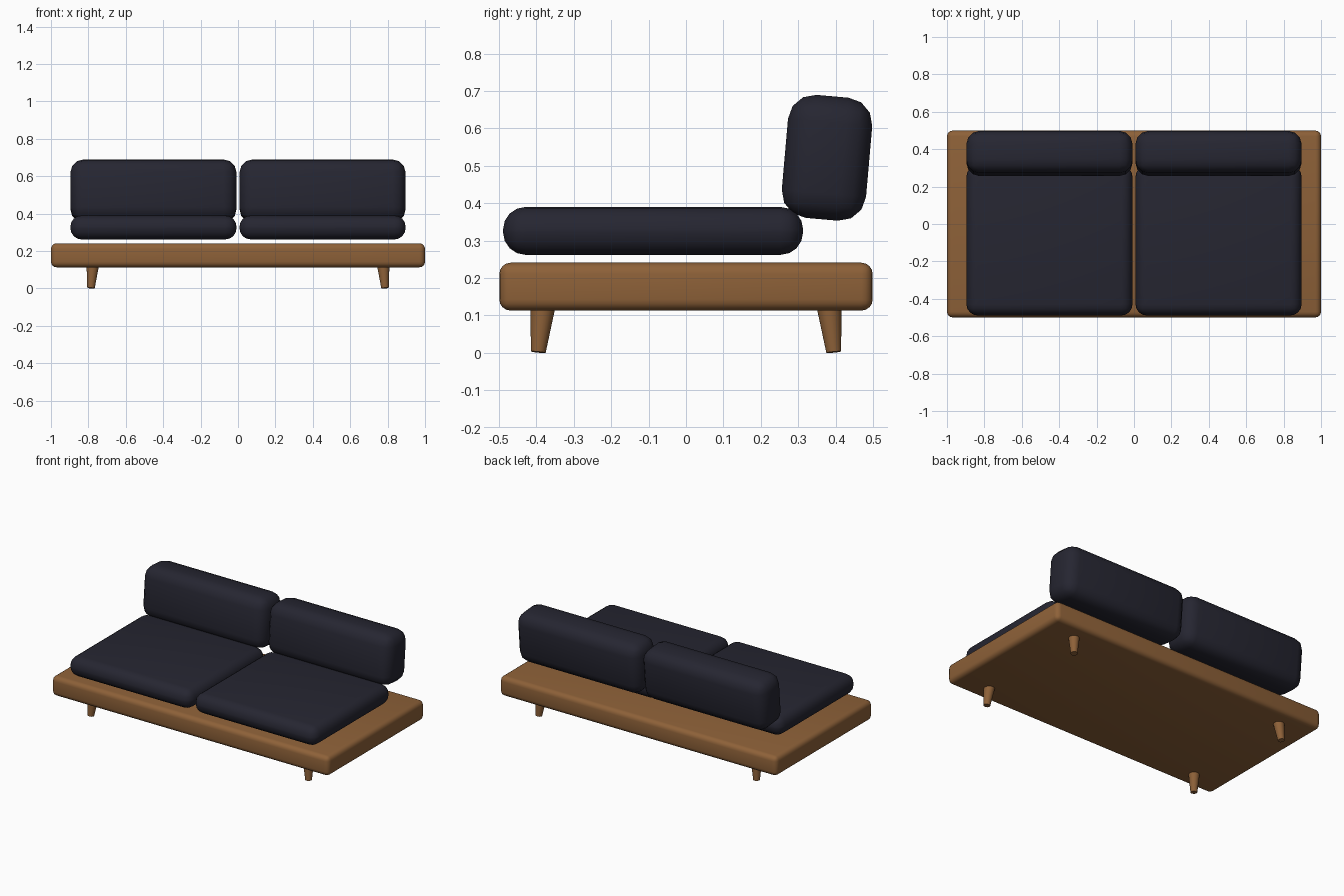
import bpy, math
from mathutils import Vector

if "Cube" in bpy.data.objects:
    bpy.data.objects.remove(bpy.data.objects["Cube"], do_unlink=True)


def material(name, colour):
    m = bpy.data.materials.new(name)
    m.use_nodes = True
    m.diffuse_color = colour
    m.node_tree.nodes["Principled BSDF"].inputs["Base Color"].default_value = colour
    return m


wood = material("warm wood", (0.27, 0.12, 0.04, 1))
fabric = material("dark navy fabric", (0.019, 0.019, 0.031, 1))


def finish(obj, name, mat):
    obj.name = name
    obj.data.materials.append(mat)
    bpy.ops.object.shade_smooth_by_angle(angle=math.radians(40))


def rounded_box(name, centre, size, radius, segments, mat, tilt=0):
    bpy.ops.mesh.primitive_cube_add(size=1, location=centre)
    obj = bpy.context.object
    obj.scale = size
    bpy.ops.object.transform_apply(location=False, rotation=False, scale=True)
    obj.rotation_euler.x = math.radians(tilt)
    bevel = obj.modifiers.new("rounding", 'BEVEL')
    bevel.width = radius
    bevel.segments = segments
    bpy.ops.object.modifier_apply(modifier=bevel.name)
    finish(obj, name, mat)


def leg(name, top, bottom):
    # Tapered round leg, splayed outward towards the floor
    axis = Vector(top) - Vector(bottom)
    bpy.ops.mesh.primitive_cone_add(
        vertices=24, radius1=0.02, radius2=0.033, depth=axis.length,
        location=(Vector(top) + Vector(bottom)) / 2)
    obj = bpy.context.object
    obj.rotation_euler = axis.to_track_quat('Z', 'Y').to_euler()
    finish(obj, name, wood)


# Platform
rounded_box("platform", (0, 0, 0.177), (2, 0.998, 0.128), 0.03, 4, wood)

for side, sx in (("left", 1), ("right", -1)):
    # Cushions
    rounded_box("seat_cushion_" + side, (sx * 0.452, -0.088, 0.326),
                (0.888, 0.802, 0.128), 0.06, 4, fabric)
    rounded_box("back_cushion_" + side, (sx * 0.452, 0.377, 0.5215),
                (0.888, 0.226, 0.33), 0.07, 3, fabric, tilt=-5)
    # Legs
    for end, sy in (("front", -1), ("back", 1)):
        leg("leg_" + end + "_" + side,
            (sx * 0.777, sy * 0.383, 0.12), (sx * 0.786, sy * 0.395, 0.002))
